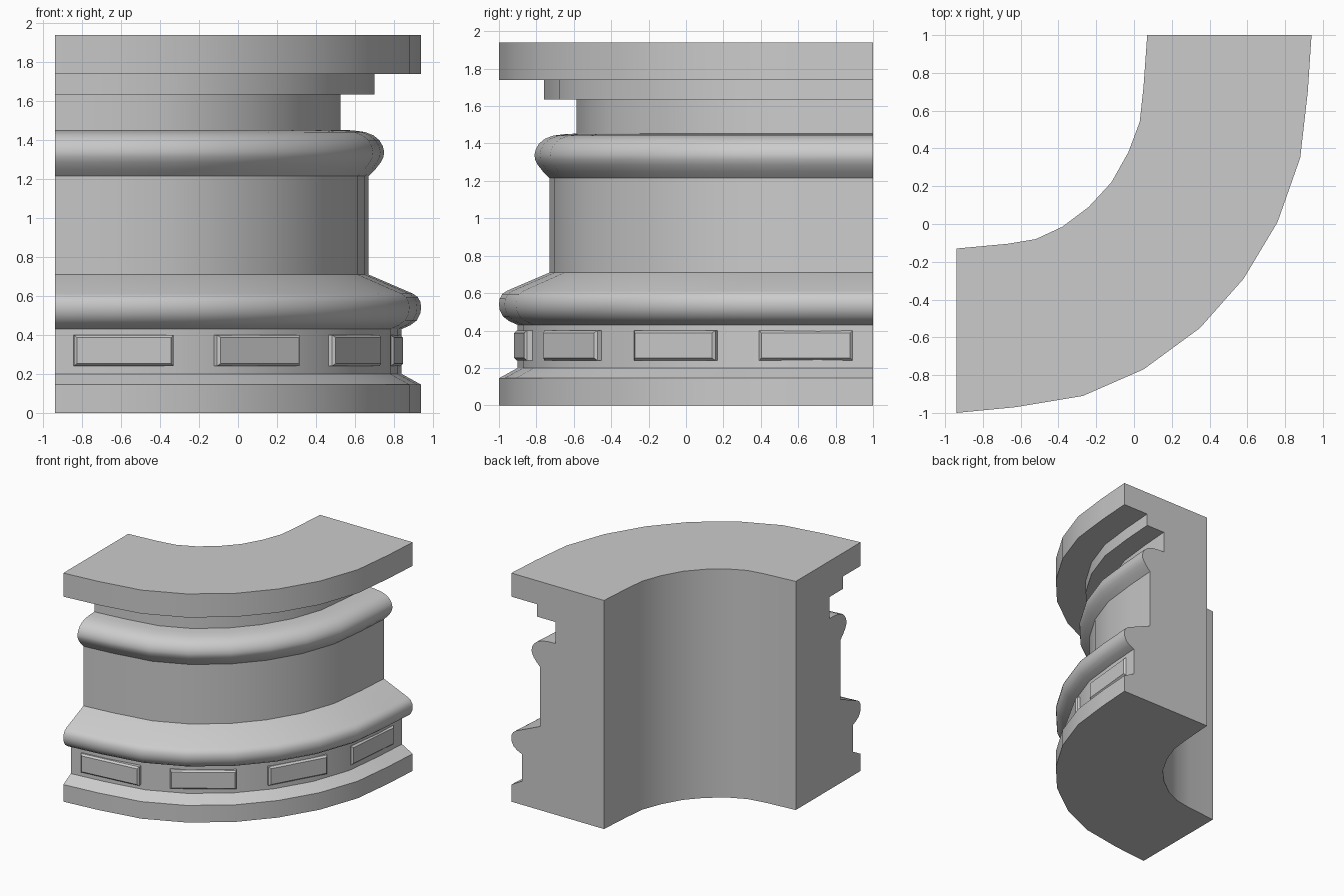
import bpy, bmesh
from mathutils import Vector

if "Cube" in bpy.data.objects:
    bpy.data.objects.remove(bpy.data.objects["Cube"])

HEIGHT = 1.94
# plan curves of the outer and inner edges
OUTER = [(-.94, -1), (-.63, -.97), (-.27, -.91), (.05, -.77), (.35, -.55),
         (.58, -.29), (.76, .01), (.88, .35), (.92, .70), (.94, 1)]
INNER = [(-.94, -.13), (-.67, -.105), (-.52, -.08), (-.38, -.015), (-.24, .09),
         (-.12, .22), (-.03, .38), (.03, .54), (.05, .72), (.07, 1)]
# moulding profile: (inset from the outer edge, height)
PROFILE = [(0, 0), (0, .145), (.1, .2), (.1, .43), (.055, .45), (.022, .475),
           (.004, .51), (0, .54), (.004, .57), (.018, .595), (.042, .612), (.27, .71),
           (.27, 1.215), (.235, 1.25), (.208, 1.285), (.193, 1.315), (.19, 1.34),
           (.197, 1.37), (.215, 1.4), (.245, 1.425), (.29, 1.442), (.35, 1.45),
           (.415, 1.453), (.415, 1.635), (.24, 1.635), (.24, 1.74), (0, 1.74), (0, HEIGHT)]


def finish(bm, name, smooth_angle=None):
    bmesh.ops.recalc_face_normals(bm, faces=bm.faces)
    mesh = bpy.data.meshes.new(name)
    bm.to_mesh(mesh)
    bm.free()
    ob = bpy.data.objects.new(name, mesh)
    bpy.context.collection.objects.link(ob)
    if smooth_angle:
        bpy.ops.object.select_all(action='DESELECT')
        bpy.context.view_layer.objects.active = ob
        ob.select_set(True)
        bpy.ops.object.shade_smooth_by_angle(angle=smooth_angle)
    return ob


def inward_offsets(path):
    """Mitred inward direction at each point; the ends stay in the cut planes."""
    pts = [Vector(p) for p in path]
    result = [Vector((0, 1))]
    for a, b, c in zip(pts, pts[1:], pts[2:]):
        n1 = Vector((-(b - a).y, (b - a).x)).normalized()
        n2 = Vector((-(c - b).y, (c - b).x)).normalized()
        m = (n1 + n2).normalized()
        result.append(m / m.dot(n1))
    return result + [Vector((-1, 0))]


# curved wall with the moulding swept around its outside
bm = bmesh.new()
outer = [[bm.verts.new((x + n.x * d, y + n.y * d, z)) for d, z in PROFILE]
         for (x, y), n in zip(OUTER, inward_offsets(OUTER))]
inner = [[bm.verts.new((x, y, z)) for z in (0, HEIGHT)] for x, y in INNER]
for grid in (outer, inner):
    for a, b in zip(grid, grid[1:]):
        for j in range(len(a) - 1):
            bm.faces.new((a[j], b[j], b[j + 1], a[j + 1]))
for k in (0, -1):
    bm.faces.new([r[k] for r in outer] + [r[k] for r in reversed(inner)])  # bottom, top
    bm.faces.new(outer[k] + inner[k][::-1])                                # cut ends
finish(bm, "curved_moulded_wall", 0.65)


# raised rectangular blocks with chamfered edges around the lower band
def block(name, start, end, z0=.24, z1=.4, depth=.065, inset=.013):
    a, b = Vector(start), Vector(end)
    t = (b - a).normalized()
    n = Vector((t.y, -t.x))
    bm = bmesh.new()
    rings = []
    for out, s in ((-depth, 0), (-.015, 0), (0, inset)):
        p, q = a + n * out + t * s, b + n * out - t * s
        rings.append([bm.verts.new((v.x, v.y, z)) for v, z in
                      ((p, z0 + s), (q, z0 + s), (q, z1 - s), (p, z1 - s))])
    for r, u in zip(rings, rings[1:]):
        for i in range(4):
            j = (i + 1) % 4
            bm.faces.new((r[i], r[j], u[j], u[i]))
    bm.faces.new(rings[0])
    bm.faces.new(rings[-1])
    finish(bm, name)


BLOCKS = [((-.84, -.92), (-.33, -.865)), ((-.10, -.77), (.325, -.485)),
          ((.495, -.285), (.74, .15)), ((.80, .39), (.848, .89))]
for i, (start, end) in enumerate(BLOCKS, 1):
    block(f"band_block_{i}", start, end)
